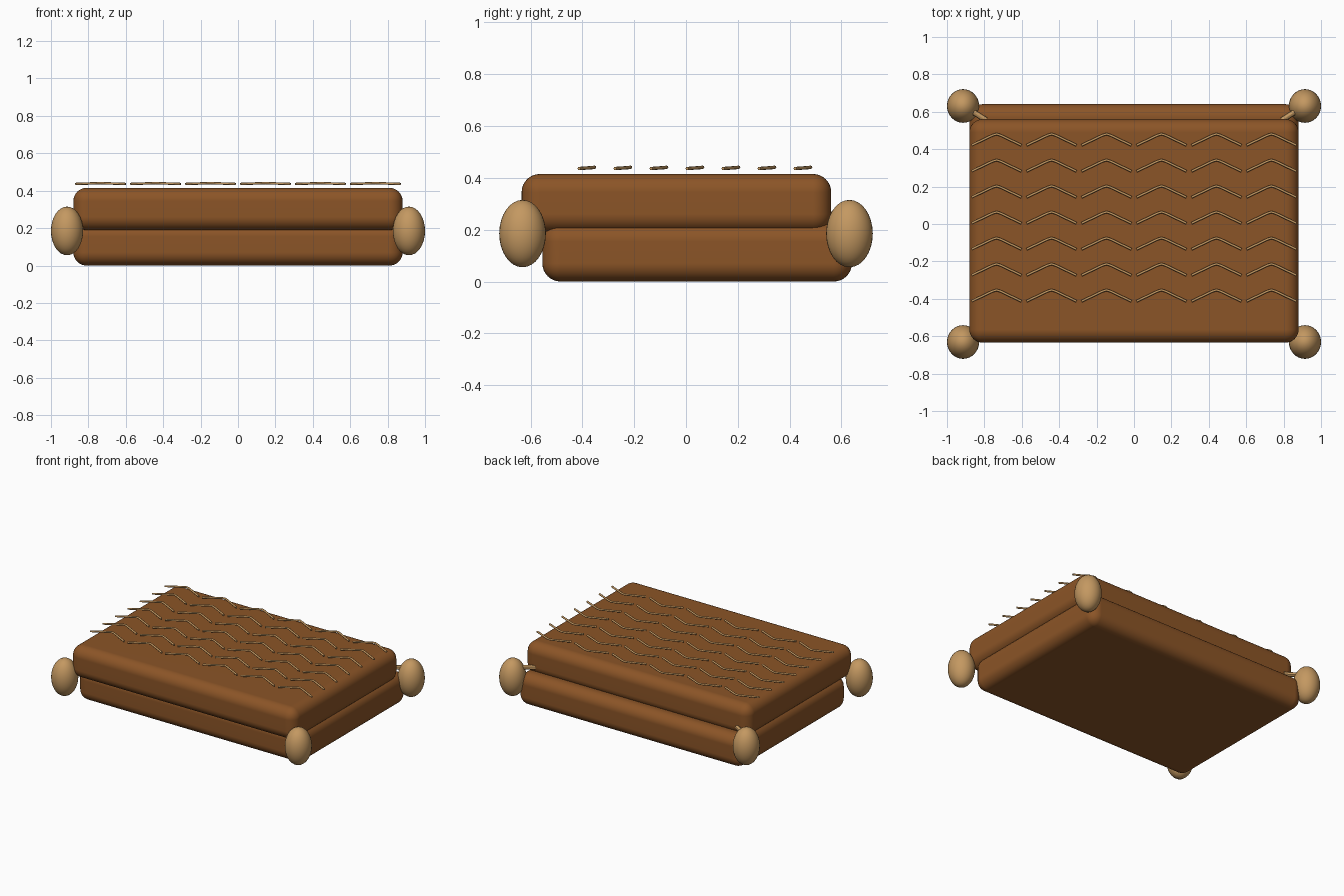
import bpy
from mathutils import Vector

cube = bpy.data.objects.get("Cube")
if cube:
    bpy.data.objects.remove(cube, do_unlink=True)


def make_material(name, rgb):
    mat = bpy.data.materials.new(name)
    mat.use_nodes = True
    mat.diffuse_color = (*rgb, 1)
    mat.node_tree.nodes["Principled BSDF"].inputs["Base Color"].default_value = (*rgb, 1)
    return mat


BROWN = make_material("warm brown", (0.26, 0.09, 0.02))
TAN = make_material("light tan", (0.55, 0.315, 0.12))


def finish(name, mat):
    obj = bpy.context.object
    obj.name = name
    obj.data.materials.append(mat)
    bpy.ops.object.shade_smooth()
    return obj


def slab(name, y_center, z_center):
    bpy.ops.mesh.primitive_cube_add(size=1, location=(0, y_center, z_center))
    bpy.context.object.scale = (1.76, 1.195, 0.225)
    bpy.ops.object.transform_apply(location=False, rotation=False, scale=True)
    obj = finish(name, BROWN)
    bevel = obj.modifiers.new("rounded edges", "BEVEL")
    bevel.width = 0.07
    bevel.segments = 8
    normals = obj.modifiers.new("flat face shading", "WEIGHTED_NORMAL")
    normals.keep_sharp = True


def rod(name, start, end, radius):
    start, end = Vector(start), Vector(end)
    axis = end - start
    bpy.ops.mesh.primitive_cylinder_add(vertices=12, radius=radius, depth=axis.length,
                                        location=(start + end) / 2)
    bpy.context.object.rotation_euler = axis.to_track_quat("Z", "Y").to_euler()
    finish(name, TAN)
    bpy.ops.object.shade_smooth_by_angle()


# Two rounded slabs, the upper one shifted forward
slab("lower_slab", 0.043, 0.1125)
slab("upper_slab", -0.037, 0.3025)

# Egg-shaped knobs at the corners, each with a short connecting peg
for side, x in (("right", -1), ("left", 1)):
    for end, y in (("front", -1), ("back", 1)):
        bpy.ops.mesh.primitive_uv_sphere_add(segments=32, ring_count=16, radius=1,
                                             location=(x * 0.914, y * 0.631, 0.185))
        bpy.context.object.scale = (0.086, 0.09, 0.13)
        finish(f"{end}_{side}_knob", TAN)
        rod(f"{end}_{side}_peg", (x * 0.9, y * 0.625, 0.255),
            (x * 0.79, y * 0.555, 0.255), 0.015)

# Rows of separate chevron threads floating over the top
threads = bpy.data.curves.new("chevron_threads", "CURVE")
threads.dimensions = "3D"
threads.bevel_depth = 0.0065
threads.bevel_resolution = 2
threads.use_fill_caps = True
threads.materials.append(TAN)
for row in range(7):
    y = -0.413 + row * 0.139
    for col in range(6):
        x = (col - 2.5) * 0.294
        line = threads.splines.new("POLY")
        shape = [(-0.133, 0, 0.436), (-0.02, 0.054, 0.44), (0, 0.06, 0.441),
                 (0.02, 0.054, 0.44), (0.133, 0, 0.436)]
        line.points.add(len(shape) - 1)
        for point, (dx, dy, z) in zip(line.points, shape):
            point.co = (x + dx, y + dy, z, 1)
thread_obj = bpy.data.objects.new("chevron_threads", threads)
bpy.context.collection.objects.link(thread_obj)
